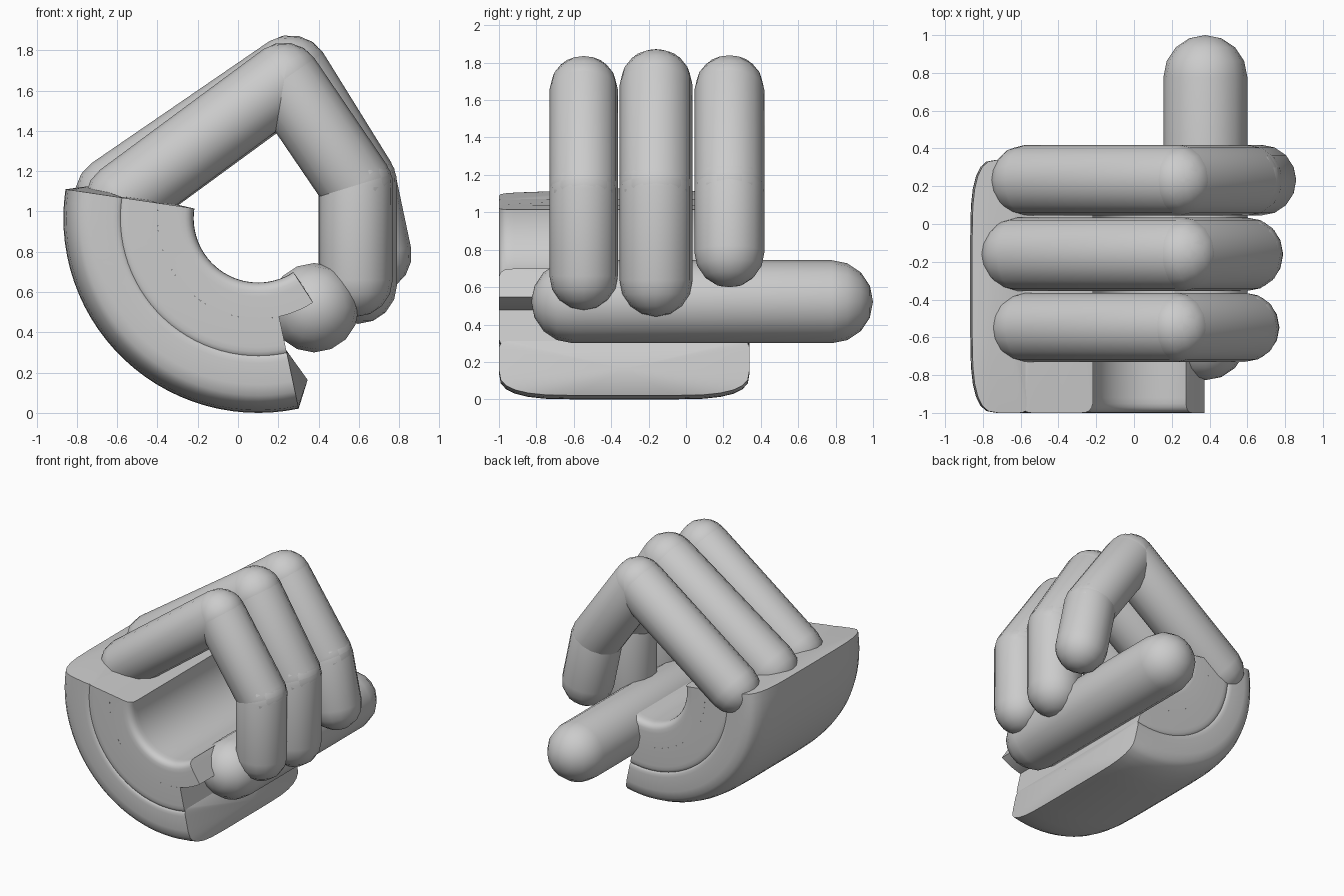
import bpy
import bmesh
from math import sin, cos, pi, radians
from mathutils import Vector

if "Cube" in bpy.data.objects:
    bpy.data.objects.remove(bpy.data.objects["Cube"], do_unlink=True)

# Single grey material
grey = bpy.data.materials.new("plain_grey")
grey.use_nodes = True
colour = (0.6, 0.6, 0.6, 1)
grey.diffuse_color = colour
grey.node_tree.nodes["Principled BSDF"].inputs["Base Color"].default_value = colour


def loft(name, rings, start_tip, end_tip, angle=35):
    """Skin closed rings and close both ends with a fan to a tip point."""
    bm = bmesh.new()
    rows = [[bm.verts.new(p) for p in ring] for ring in rings]
    n = len(rows[0])
    for a, b in zip(rows, rows[1:]):
        for i in range(n):
            bm.faces.new((a[i], a[(i + 1) % n], b[(i + 1) % n], b[i]))
    for row, tip in ((rows[0], start_tip), (rows[-1], end_tip)):
        peak = bm.verts.new(tip)
        for i in range(n):
            bm.faces.new((row[i], row[(i + 1) % n], peak))
    bmesh.ops.recalc_face_normals(bm, faces=bm.faces)
    mesh = bpy.data.meshes.new(name)
    bm.to_mesh(mesh)
    bm.free()
    mesh.materials.append(grey)
    obj = bpy.data.objects.new(name, mesh)
    bpy.context.collection.objects.link(obj)
    bpy.ops.object.select_all(action="DESELECT")
    obj.select_set(True)
    bpy.context.view_layer.objects.active = obj
    bpy.ops.object.shade_smooth_by_angle(angle=radians(angle))
    return obj


def capsule(name, start, end, radius, sides=16, steps=4):
    """Round-ended rod between two centres."""
    start, end = Vector(start), Vector(end)
    axis = (end - start).normalized()
    u = Vector((0, 1, 0)) if abs(axis.y) < 0.9 else Vector((1, 0, 0))
    v = axis.cross(u)

    def ring(centre, lat):
        return [centre + axis * radius * sin(lat) + radius * cos(lat)
                * (u * cos(2 * pi * k / sides) + v * sin(2 * pi * k / sides))
                for k in range(sides)]

    lats = [pi / 2 * k / steps for k in range(steps)]
    rings = [ring(start, -a) for a in reversed(lats)] + [ring(end, a) for a in lats]
    return loft(name, rings, start - axis * radius, end + axis * radius, 60)


# Curved palm layers share one centre line and one width
CX, CZ = 0.1, 0.967
MID_Y, HALF = -0.33, 0.67


def palm_layer(name, r_in, r_out, in_round, out_round, first, last, peaks, peak_r):
    """Sweep a soft-cornered band; each rounding is (depth, width)."""
    profile = []
    corners = ((r_out, 1, 1, out_round, False), (r_out, 1, -1, out_round, True),
               (r_in, -1, -1, in_round, False), (r_in, -1, 1, in_round, True))
    for r, sr, sy, (depth, width), flip in corners:
        arc = [pi / 2 * k / 6 for k in range(7)] if depth else [0]
        for t in (arc if not flip else reversed(arc)):
            # Superellipse corner running from the side face to the rim
            cr = max(sin(t), 0) ** 0.7
            cy = max(cos(t), 0) ** 0.7
            if not depth:
                profile.append((r, MID_Y + sy * HALF))
            else:
                profile.append((r - sr * depth * (1 - cr),
                                MID_Y + sy * (HALF - width * (1 - cy))))

    # Order the outline by corner: outer back, outer front, inner front, inner back
    def place(r, y, deg):
        return Vector((CX + r * cos(radians(deg)), y, CZ + r * sin(radians(deg))))

    steps = 28
    rings = [[place(r, y, first + (last - first) * k / steps) for r, y in profile]
             for k in range(steps + 1)]
    return loft(name, rings, place(peak_r, MID_Y, first - peaks[0]),
                place(peak_r, MID_Y, last + peaks[1]))


palm_layer("palm_back", 0.67, 0.967, (0.05, 0.06), (0.14, 0.4), 171.5, 282, (2.5, 5), 0.84)
palm_layer("palm_middle", 0.5, 0.7, (0, 0), (0.06, 0.06), 171.5, 282, (1.5, 0), 0.6)
palm_layer("palm_pad", 0.32, 0.5, (0.07, 0.08), (0, 0), 171.5, 303, (1, 1), 0.42)

# Three bent fingers: y position, radius, then base, knuckle, joint and tip as x, z
fingers = {
    "front_finger": (-0.547, 0.183, (-0.575, 1.06), (0.23, 1.655), (0.587, 1.13), (0.585, 0.66)),
    "middle_finger": (-0.16, 0.195, (-0.615, 1.08), (0.26, 1.68), (0.595, 1.14), (0.595, 0.637)),
    "back_finger": (0.232, 0.187, (-0.573, 1.06), (0.24, 1.655), (0.6, 1.14), (0.675, 0.785)),
}
for name, (y, radius, *path) in fingers.items():
    points = [(x, y, z) for x, z in path]
    for part, a, b in zip(("base", "centre", "tip"), points, points[1:]):
        capsule(f"{name}_{part}", a, b, radius)

# Straight thumb crossing under the fingertips
capsule("thumb", (0.378, -0.605, 0.522), (0.378, 0.778, 0.522), 0.222)
